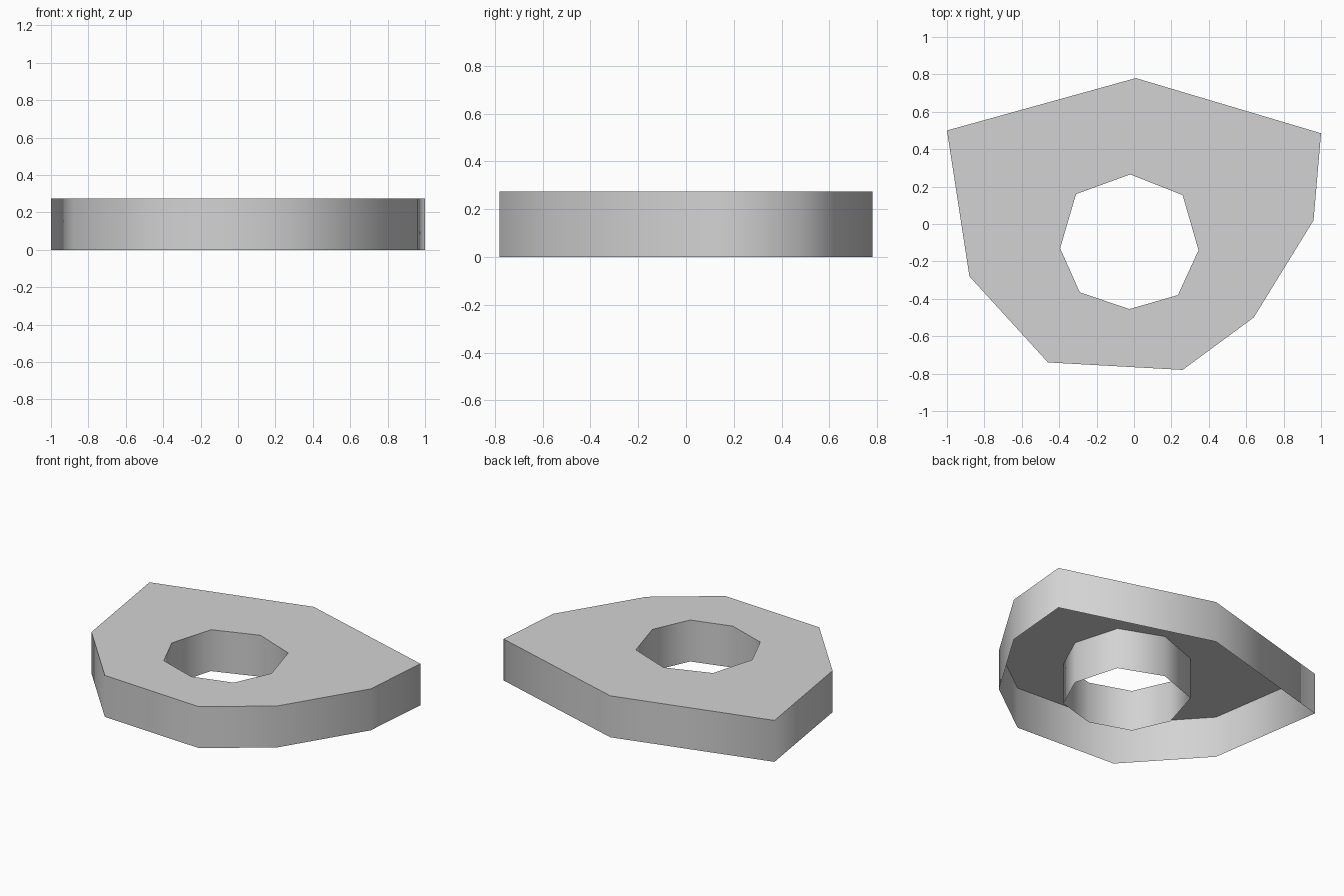
import bpy
import bmesh

cube = bpy.data.objects.get("Cube")
if cube:
    bpy.data.objects.remove(cube, do_unlink=True)

HEIGHT = 0.275

# Plan outlines, both counter-clockwise from the back corner
outline = [(0.01, 0.78), (-1.0, 0.5), (-0.88, -0.28), (-0.46, -0.74),
           (0.26, -0.78), (0.64, -0.5), (0.96, 0.02), (1.0, 0.485)]
hole = [(-0.02, 0.265), (-0.31, 0.16), (-0.395, -0.13), (-0.29, -0.365),
        (-0.025, -0.455), (0.235, -0.38), (0.345, -0.14), (0.26, 0.155)]

# Light grey material
grey = bpy.data.materials.new("light_grey")
grey.use_nodes = True
colour = (0.65, 0.65, 0.65, 1)
grey.diffuse_color = colour
grey.node_tree.nodes["Principled BSDF"].inputs["Base Color"].default_value = colour


def ring(bm, points, z):
    return [bm.verts.new((x, y, z)) for x, y in points]


def bridge(bm, a, b, smooth):
    for i in range(len(a)):
        j = (i + 1) % len(a)
        face = bm.faces.new((a[i], a[j], b[j], b[i]))
        face.smooth = smooth


# Open-bottomed shell: outer wall, flat top, hole wall
bm = bmesh.new()
outer_foot = ring(bm, outline, 0)
outer_rim = ring(bm, outline, HEIGHT)
hole_rim = ring(bm, hole, HEIGHT)
hole_foot = ring(bm, hole, 0)
bridge(bm, outer_foot, outer_rim, True)
bridge(bm, outer_rim, hole_rim, False)
bridge(bm, hole_rim, hole_foot, True)

# Keep the rims crisp while the walls shade smoothly
for edge in bm.edges:
    if any(not f.smooth for f in edge.link_faces):
        edge.smooth = False

mesh = bpy.data.meshes.new("pierced_slab")
bm.to_mesh(mesh)
bm.free()
mesh.materials.append(grey)
slab = bpy.data.objects.new("pierced_slab", mesh)
bpy.context.collection.objects.link(slab)
